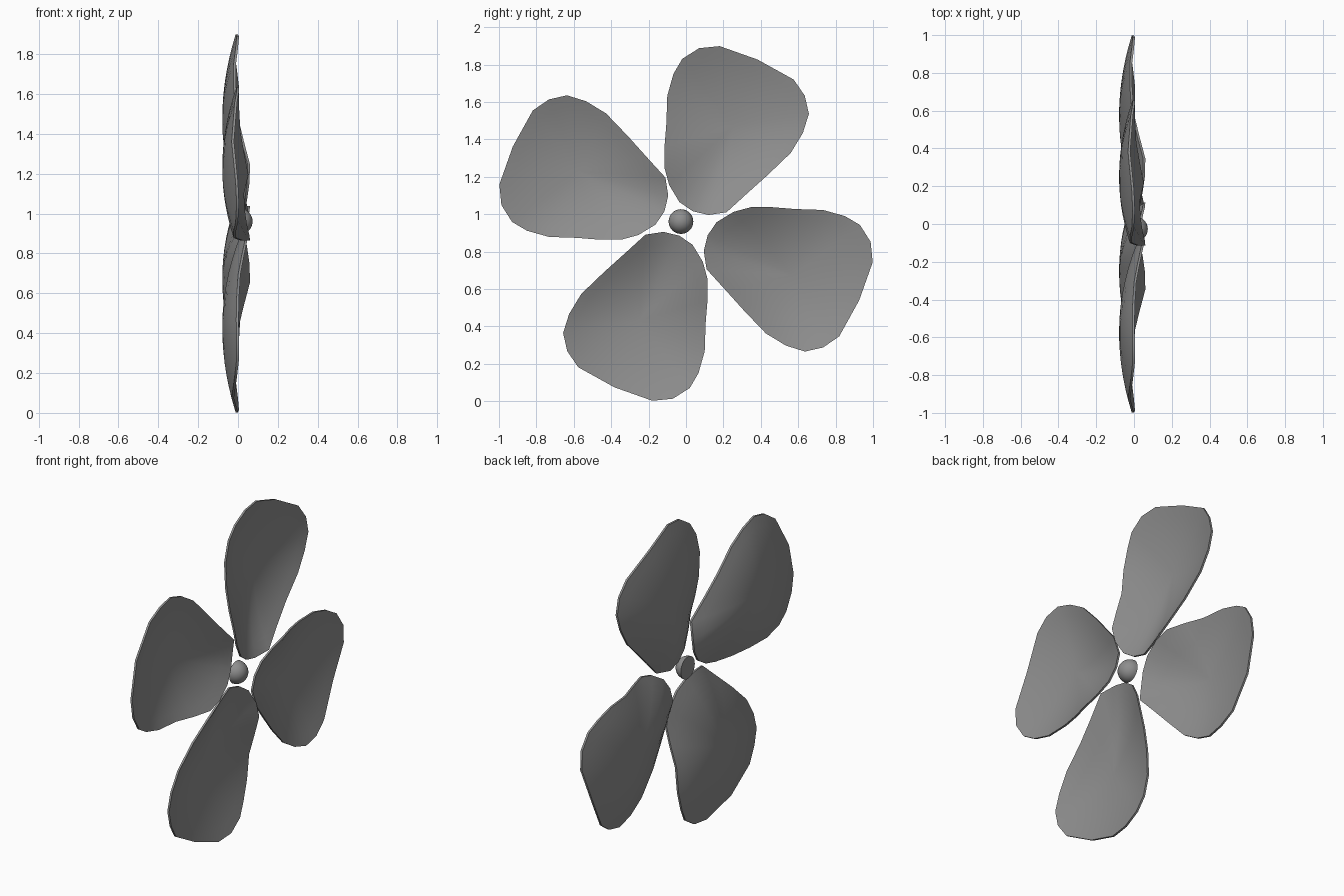
import bpy, bmesh, math
from mathutils import Matrix, Vector

cube = bpy.data.objects.get("Cube")
if cube:
    bpy.data.objects.remove(cube)

HUB_Z = 0.951
BELLY = Vector((-0.067, 0.25, 0.52))
THICKNESS = 0.012
RINGS = 7

# Blade rim, from the root up the leading edge, over the tip and back: (x, y, z)
RIM = [
    (.03, .12, .045), (.035, .035, .066), (.045, -.035, .114), (.058, -.09, .205),
    (.06, -.115, .297), (.03, -.115, .41), (.0, -.105, .533), (-.01, -.1, .683),
    (-.01, -.067, .8), (.0, -.02, .88), (.005, .07, .937), (.0, .18, .948),
    (-.02, .383, .876), (-.005, .576, .769), (.005, .635, .683), (.005, .657, .586),
    (.003, .625, .484), (.005, .56, .377), (.012, .437, .259), (.03, .33, .163),
    (.052, .217, .06),
]

gray = bpy.data.materials.new("plain gray")
gray.use_nodes = True
gray.diffuse_color = (0.27, 0.27, 0.27, 1)
gray.node_tree.nodes["Principled BSDF"].inputs["Base Color"].default_value = gray.diffuse_color


def finish(bm, name):
    """Turn a bmesh into a smooth-shaded object."""
    bmesh.ops.recalc_face_normals(bm, faces=bm.faces)
    mesh = bpy.data.meshes.new(name)
    bm.to_mesh(mesh)
    bm.free()
    mesh.materials.append(gray)
    obj = bpy.data.objects.new(name, mesh)
    bpy.context.collection.objects.link(obj)
    bpy.ops.object.select_all(action="DESELECT")
    obj.select_set(True)
    bpy.context.view_layer.objects.active = obj
    bpy.ops.object.shade_smooth_by_angle(angle=math.radians(40))
    return obj


# Cupped blade: rings shrink to the belly while its depth follows a parabola
bm = bmesh.new()
middle = bm.verts.new(BELLY)
inner = None
for k in range(1, RINGS + 1):
    r = k / RINGS
    ring = []
    for p in RIM:
        v = BELLY.lerp(Vector(p), r)
        v.x = BELLY.x + (p[0] - BELLY.x) * r * r
        ring.append(bm.verts.new(v))
    for i in range(len(RIM)):
        a, b = ring[i - 1], ring[i]
        bm.faces.new((inner[i - 1], a, b, inner[i]) if inner else (middle, a, b))
    inner = ring

# Back skin and edge wall give the sheet its thickness
front_rim = inner
copy = bmesh.ops.duplicate(bm, geom=bm.verts[:] + bm.edges[:] + bm.faces[:])
back_rim = [copy["vert_map"][v] for v in front_rim]
for item in copy["geom"]:
    if isinstance(item, bmesh.types.BMVert):
        item.co.x -= THICKNESS
for i in range(len(RIM)):
    bm.faces.new((front_rim[i - 1], front_rim[i], back_rim[i], back_rim[i - 1]))
top_blade = finish(bm, "top_blade")
top_blade.location.z = HUB_Z

# Remaining blades: quarter turns, with the side pair set slightly outward
for name, turn, shift in (("back_blade", 1, (.05, -.028)),
                          ("bottom_blade", 2, (0, 0)),
                          ("front_blade", 3, (-.05, .028))):
    blade = bpy.data.objects.new(name, top_blade.data)
    blade.rotation_euler.x = -turn * math.pi / 2
    blade.location = (0, shift[0], HUB_Z + shift[1])
    bpy.context.collection.objects.link(blade)

# Hub: half ball with a flat back
bm = bmesh.new()
bmesh.ops.create_uvsphere(bm, u_segments=32, v_segments=16, radius=0.066)
cut = bmesh.ops.bisect_plane(bm, geom=bm.verts[:] + bm.edges[:] + bm.faces[:],
                             plane_co=(0, 0, 0), plane_no=(0, 0, 1), clear_inner=True)
bmesh.ops.holes_fill(bm, edges=[e for e in bm.edges if e.is_boundary])
bmesh.ops.rotate(bm, verts=bm.verts, matrix=Matrix.Rotation(math.pi / 2, 3, "Y"))
hub = finish(bm, "hub")
hub.location = (0.007, -0.027, 0.961)
